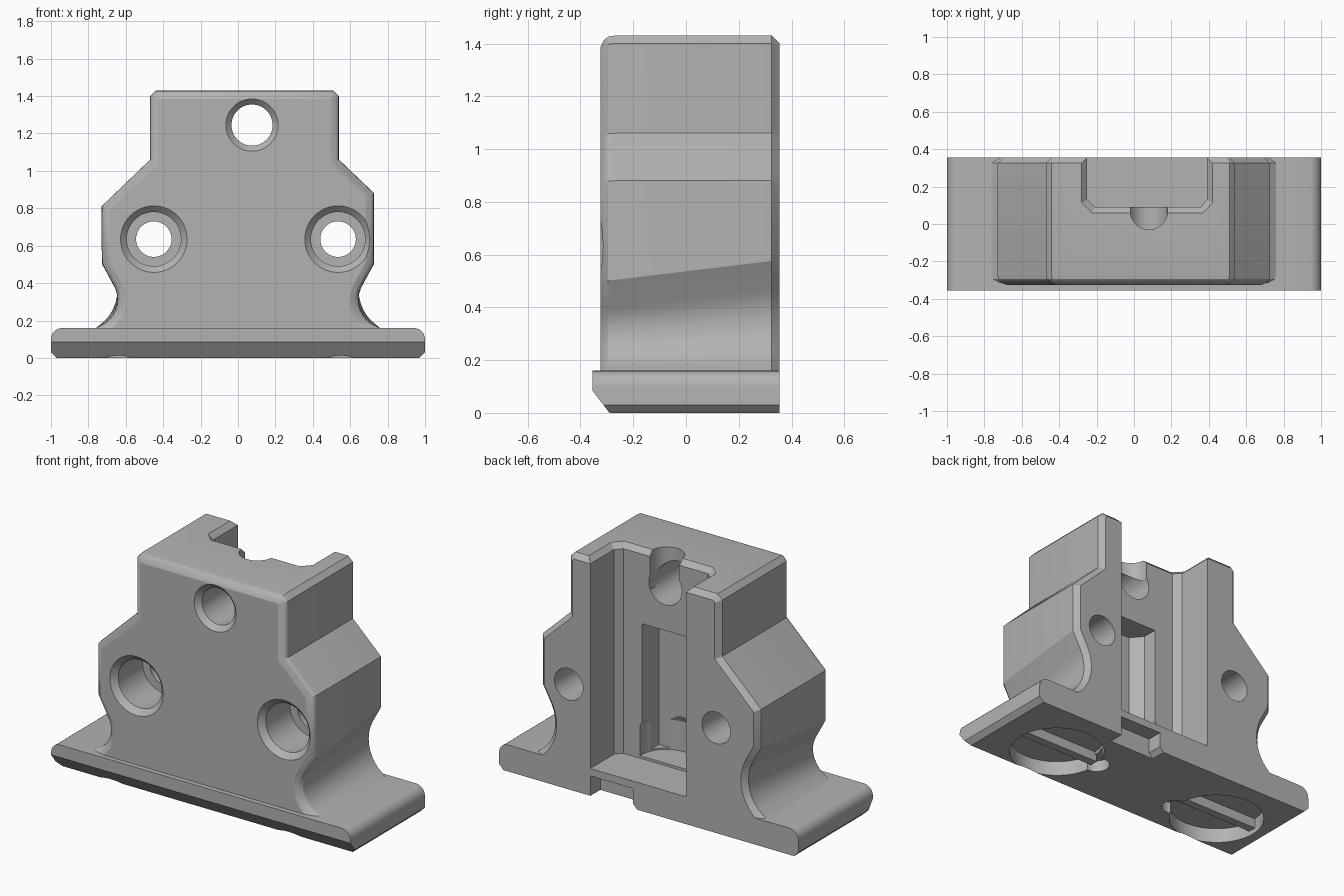
import bpy, bmesh, math
from mathutils import Vector

if "Cube" in bpy.data.objects:
    bpy.data.objects.remove(bpy.data.objects["Cube"])

grey = bpy.data.materials.new("plain_grey")
grey.diffuse_color = (0.45, 0.45, 0.45, 1)
grey.use_nodes = True
grey.node_tree.nodes["Principled BSDF"].inputs["Base Color"].default_value = grey.diffuse_color


def loft(name, loops):
    """Closed solid through a stack of equally sized point loops."""
    bm = bmesh.new()
    rings = [[bm.verts.new(p) for p in loop] for loop in loops]
    n = len(rings[0])
    for a, b in zip(rings, rings[1:]):
        for i in range(n):
            j = (i + 1) % n
            bm.faces.new((a[i], a[j], b[j], b[i]))
    bm.faces.new(rings[0])
    bm.faces.new(rings[-1])
    bmesh.ops.recalc_face_normals(bm, faces=bm.faces)
    me = bpy.data.meshes.new(name)
    bm.to_mesh(me)
    bm.free()
    me.materials.append(grey)
    ob = bpy.data.objects.new(name, me)
    bpy.context.collection.objects.link(ob)
    return ob


def combine(target, tool, op):
    """Apply a boolean and remove the tool."""
    tool.hide_render = True
    mod = target.modifiers.new("bool", 'BOOLEAN')
    mod.operation, mod.object, mod.solver = op, tool, 'EXACT'
    bpy.context.view_layer.objects.active = target
    bpy.ops.object.modifier_apply(modifier=mod.name)
    bpy.data.objects.remove(tool)


def inset(pts, d):
    """Mitred inward offset of a clockwise 2D outline."""
    out = []
    for i, p in enumerate(pts):
        p, a, b = Vector(p), Vector(pts[i - 1]), Vector(pts[(i + 1) % len(pts)])
        e1, e2 = (p - a).normalized(), (b - p).normalized()
        n1, n2 = Vector((e1.y, -e1.x)), Vector((e2.y, -e2.x))
        out.append(p + (n1 + n2) * d / (1 + n1.dot(n2)))
    return out


def at_y(pts, y):
    return [(x, y, z) for x, z in pts]


def at_z(pts, z):
    return [(x, y, z) for x, y in pts]


def circle(cx, cy, r, n=48):
    return [(cx + r * math.cos(2 * math.pi * i / n),
             cy + r * math.sin(2 * math.pi * i / n)) for i in range(n)]


def box(name, x0, x1, y0, y1, z0, z1):
    q = [(x0, y0), (x1, y0), (x1, y1), (x0, y1)]
    return loft(name, [at_z(q, z0), at_z(q, z1)])


# upright body: waisted outline with softened front and chamfered rear edges
def waist(side, back):
    k = 0.08 * back
    pts = [(0.76, 0.10), (0.76, 0.16)]
    for i in range(1, 11):                     # concave fillet above the plate
        t = math.radians(-78 + 11.2 * i)
        pts.append((0.795 - 0.15 * math.cos(t), 0.31 + 0.15 * math.sin(t) + k * i / 10))
    pts.append((0.728, 0.50 + k))
    return [(side * x, z) for x, z in pts]


def outline(back):
    left = waist(-1, back) + [(-0.73, 0.81), (-0.47, 1.06), (-0.47, 1.40), (-0.44, 1.43)]
    right = [(0.51, 1.43), (0.54, 1.40), (0.54, 1.06), (0.728, 0.88)]
    return left + right + waist(1, back)[::-1]


body = loft("mount_body", [
    at_y(inset(outline(0), 0.045), -0.325),
    at_y(inset(outline(0), 0.018), -0.312),
    at_y(inset(outline(0.03), 0.004), -0.295),
    at_y(outline(0.05), -0.27),
    at_y(outline(0.95), 0.325),
    at_y(inset(outline(1), 0.03), 0.355)])

# base plate: rounded upper ends, chamfered lower ends, bevelled front lip
arc = [(0.94 + 0.06 * math.sin(math.radians(a)), 0.10 + 0.06 * math.cos(math.radians(a)))
       for a in range(0, 91, 15)] + [(1.0, 0.03), (0.97, 0.0)]
plate_outline = arc + [(-x, z) for x, z in arc[::-1]]
plate = loft("base_plate", [at_y(plate_outline, -0.355), at_y(plate_outline, 0.355)])
lip = [(-0.42, 0.17), (-0.225, -0.085), (-0.42, -0.085)]
combine(plate, loft("lip_cut", [[(x, y, z) for y, z in lip] for x in (-1.1, 1.1)]), 'DIFFERENCE')
combine(body, plate, 'UNION')


# rear channel with flared top edge
def channel(d):
    return [(-0.25 - d, 0.45), (-0.25 - d, 0.13 - d / 2), (-0.21 - d / 2, 0.09 - d),
            (0.355 + d / 2, 0.09 - d), (0.39 + d, 0.13 - d / 2), (0.39 + d, 0.45)]


combine(body, loft("channel_cut", [at_z(channel(0), 0.165), at_z(channel(0), 1.40),
                                   at_z(channel(0.06), 1.46)]), 'DIFFERENCE')

# central groove in the channel, round hole above it, cupped seat below
groove = [(-0.08, 0.2), (-0.08, 0.0), (-0.02, -0.07), (0.23, -0.07), (0.23, 0.2)]
combine(body, loft("groove_cut", [at_z(groove, 0.19), at_z(groove, 0.98)]), 'DIFFERENCE')
combine(body, loft("top_notch_cut", [at_z(circle(0.08, 0.07, 0.1), 1.20),
                                     at_z(circle(0.08, 0.07, 0.1), 1.5)]), 'DIFFERENCE')
combine(body, loft("seat_cut", [at_z(circle(0.075, 0.08, 0.17), 0.18),
                                at_z(circle(0.075, 0.08, 0.17), 0.36),
                                at_z(circle(0.075, 0.08, 0.10), 0.50)]), 'DIFFERENCE')


# front holes: two counterbored side holes and one upper hole
def bore(x, z, steps):
    combine(body, loft("bore_cut", [at_y(circle(x, z, r), y) for r, y in steps]), 'DIFFERENCE')


for hx in (-0.45, 0.535):
    bore(hx, 0.635, [(0.188, -0.335), (0.145, -0.292), (0.145, -0.06), (0.095, -0.06), (0.095, 0.45)])
bore(0.075, 1.245, [(0.15, -0.335), (0.11, -0.295), (0.11, 0.2)])

# rear notch in the base
notch = [(0.06, -0.02), (0.105, 0.03), (0.105, 0.12), (0.39, 0.12), (0.39, -0.02)]
combine(body, loft("notch_cut", [at_y(notch, 0.26), at_y(notch, 0.45)]), 'DIFFERENCE')

# underside: round pockets with a crossing rib and a finger relief beside each
for px, fx, fy in ((0.55, 0.28, 0.0), (-0.64, -0.37, -0.08)):
    for c, r, h in (((px, -0.03), 0.27, 0.09), ((fx, fy), 0.075, 0.07)):
        combine(body, loft("pocket_cut", [at_z(circle(*c, r), -0.05), at_z(circle(*c, r), h)]),
                'DIFFERENCE')
    combine(body, box("pocket_rib", px - 0.28, px + 0.28, -0.06, -0.01, 0.03, 0.11), 'UNION')

bpy.ops.object.select_all(action='DESELECT')
body.select_set(True)
bpy.context.view_layer.objects.active = body
bpy.ops.object.shade_smooth_by_angle(angle=math.radians(25))
